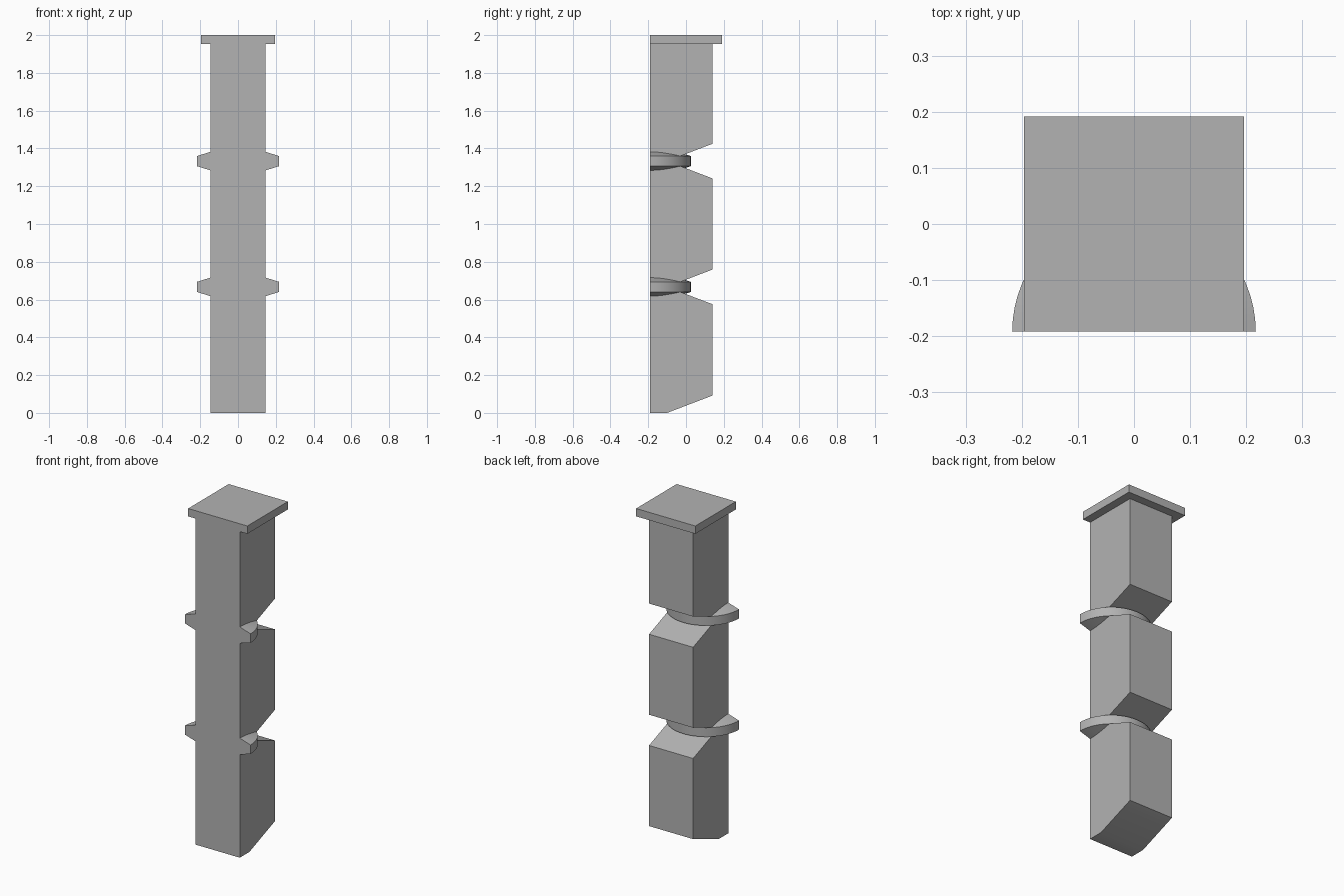
import bpy, bmesh, math

if "Cube" in bpy.data.objects:
    bpy.data.objects.remove(bpy.data.objects["Cube"])

FRONT, BACK = -0.1915, 0.141     # shaft depth
HALF_W = 0.146                   # shaft half width
NOTCH_Y, NOTCH_H = -0.10, 0.092  # notch apex and half opening
LEVELS = (0.667, 1.333)          # notch and collar heights

stone = bpy.data.materials.new("grey_stone")
stone.diffuse_color = (0.45, 0.45, 0.45, 1)
stone.use_nodes = True
stone.node_tree.nodes["Principled BSDF"].inputs["Base Color"].default_value = stone.diffuse_color


def finish(name, bm):
    bmesh.ops.recalc_face_normals(bm, faces=bm.faces)
    me = bpy.data.meshes.new(name)
    bm.to_mesh(me)
    bm.free()
    me.materials.append(stone)
    ob = bpy.data.objects.new(name, me)
    bpy.context.collection.objects.link(ob)
    bpy.ops.object.select_all(action='DESELECT')
    bpy.context.view_layer.objects.active = ob
    ob.select_set(True)
    bpy.ops.object.shade_smooth_by_angle(angle=math.radians(30))
    return ob


def extrude_x(name, profile, half):
    """Extrude a y-z profile symmetrically along x."""
    bm = bmesh.new()
    face = bm.faces.new([bm.verts.new((-half, y, z)) for y, z in profile])
    ext = bmesh.ops.extrude_face_region(bm, geom=[face])
    moved = [v for v in ext["geom"] if isinstance(v, bmesh.types.BMVert)]
    bmesh.ops.translate(bm, verts=moved, vec=(2 * half, 0, 0))
    return finish(name, bm)


# Shaft with sloped foot and a wedge notch at each collar
profile = [(FRONT, 0), (NOTCH_Y, 0), (BACK, NOTCH_H)]
for z in LEVELS:
    profile += [(BACK, z - NOTCH_H), (NOTCH_Y, z), (BACK, z + NOTCH_H)]
profile += [(BACK, 1.953), (FRONT, 1.953)]
extrude_x("shaft", profile, HALF_W)

# Square cap slab
extrude_x("cap", [(FRONT, 1.953), (-FRONT, 1.953), (-FRONT, 2), (FRONT, 2)], 0.196)

# Half-round collars with bevelled top and bottom
R, INNER, RIM, SLOPE, SEG = 0.217, 0.135, 0.027, 0.31, 32
thick = RIM + SLOPE * (R - INNER)
section = [(INNER, -thick), (R, -RIM), (R, RIM), (INNER, thick)]
for i, z in enumerate(LEVELS):
    bm = bmesh.new()
    rings = []
    for s in range(SEG + 1):
        a = math.pi * s / SEG
        rings.append([bm.verts.new((r * math.cos(a), FRONT + r * math.sin(a), z + h))
                      for r, h in section])
    for a, b in zip(rings, rings[1:]):
        for k in range(4):
            n = (k + 1) % 4
            bm.faces.new((a[k], a[n], b[n], b[k]))
    bm.faces.new(rings[0])
    bm.faces.new(rings[-1])
    finish(f"collar_{i + 1}", bm)
